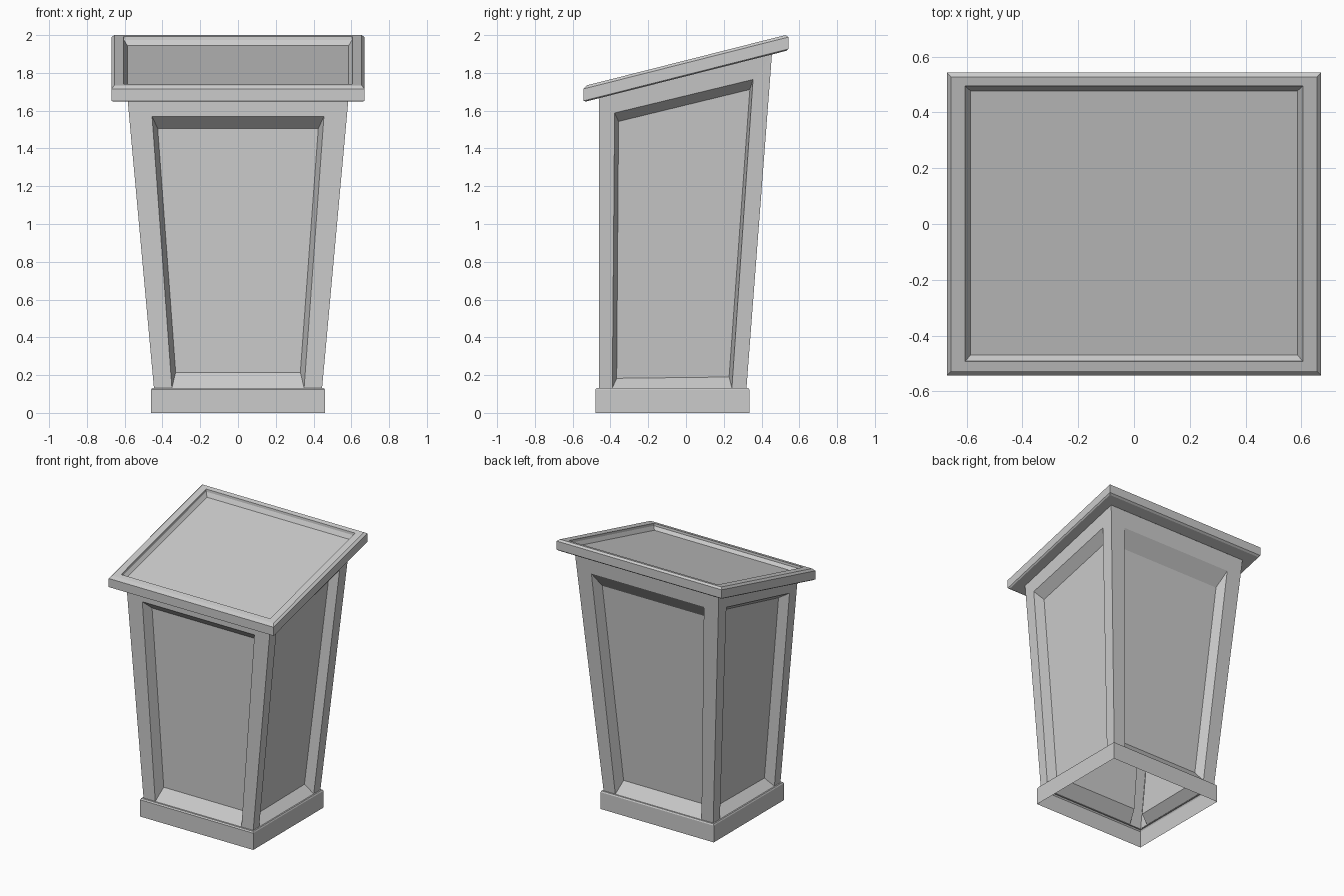
import bpy, bmesh

if "Cube" in bpy.data.objects:
    bpy.data.objects.remove(bpy.data.objects["Cube"])


def finish(bm, name):
    bmesh.ops.remove_doubles(bm, verts=bm.verts, dist=0.0005)
    bmesh.ops.recalc_face_normals(bm, faces=bm.faces)
    mesh = bpy.data.meshes.new(name)
    bm.to_mesh(mesh)
    bm.free()
    obj = bpy.data.objects.new(name, mesh)
    bpy.context.collection.objects.link(obj)
    return obj


def bridge(bm, loops, end_cap=False):
    """Join successive four-point loops with quads."""
    rings = [[bm.verts.new(p) for p in loop] for loop in loops]
    for a, b in zip(rings, rings[1:]):
        for i in range(4):
            j = (i + 1) % 4
            bm.faces.new((a[i], a[j], b[j], b[i]))
    if end_cap:
        bm.faces.new(rings[-1])


def rect(hx, y0, y1, zf):
    return [(x, y, zf(y)) for x, y in ((-hx, y0), (hx, y0), (hx, y1), (-hx, y1))]


# Height of the top's underside, and the faces of the tapered body
FRONT, LOW, DEPTH = -0.46, 0.13, 0.07


def slope(y):
    return 1.645 + 0.253 * (y + 0.543)


def side_x(y, z):
    return 0.445 + 0.14 * (z - LOW) / (slope(y) - LOW)


def back_y(z):
    return 0.32 + 0.0763 * (z - LOW)


Z_FRONT, Z_BACK = slope(FRONT), slope(0.455)

# Plinth: open skirt with a small chamfer meeting the body
bm = bmesh.new()
bridge(bm, [rect(hx, y0, y1, lambda y, z=z: z) for hx, y0, y1, z in (
    (0.46, -0.48, 0.335, 0), (0.46, -0.48, 0.335, 0.123),
    (0.455, -0.473, 0.33, 0.132), (0.443, FRONT, 0.32, 0.132))])
finish(bm, "plinth")

# Body: four framed sides, each with a recessed panel
bm = bmesh.new()


def symmetric(bottom, top):
    (xb, zb), (xt, zt) = bottom, top
    return [(-xb, zb), (xb, zb), (xt, zt), (-xt, zt)]


def framed_side(place, outline, opening, panel):
    bridge(bm, [[place(u, z, d) for u, z in loop] for loop, d in
                ((outline, 0), (opening, 0), (panel, DEPTH))], end_cap=True)


framed_side(lambda u, z, d: (u, FRONT + d, z),
            symmetric((0.445, LOW), (0.585, Z_FRONT)),
            symmetric((0.35, 0.132), (0.455, 1.57)),
            symmetric((0.33, 0.215), (0.425, 1.505)))
framed_side(lambda u, z, d: (u, back_y(z) - d, z),
            symmetric((0.445, LOW), (0.585, Z_BACK)),
            symmetric((0.35, 0.132), (0.457, 1.77)),
            symmetric((0.327, 0.215), (0.423, 1.66)))
for s in (-1, 1):
    framed_side(lambda u, z, d: (s * (side_x(u, z) - d), u, z),
                [(FRONT, LOW), (back_y(LOW), LOW), (back_y(Z_BACK), Z_BACK), (FRONT, Z_FRONT)],
                [(-0.39, 0.132), (0.243, 0.132), (0.355, 1.765), (-0.378, 1.588)],
                [(-0.367, 0.183), (0.228, 0.19), (0.338, 1.712), (-0.357, 1.543)])
finish(bm, "body")

# Sloping reading top: chamfered slab with a stepped recess
bm = bmesh.new()
bridge(bm, [rect(hx, y0, y1, lambda y, h=h: slope(y) + h) for hx, y0, y1, h in (
    (0.585, FRONT, 0.455, 0), (0.66, -0.53, 0.53, 0), (0.67, -0.543, 0.543, 0.007),
    (0.67, -0.543, 0.543, 0.07), (0.655, -0.526, 0.526, 0.0845),
    (0.605, -0.492, 0.495, 0.0845), (0.603, -0.49, 0.493, 0.067),
    (0.586, -0.47, 0.477, 0.041))], end_cap=True)
finish(bm, "reading_top")
